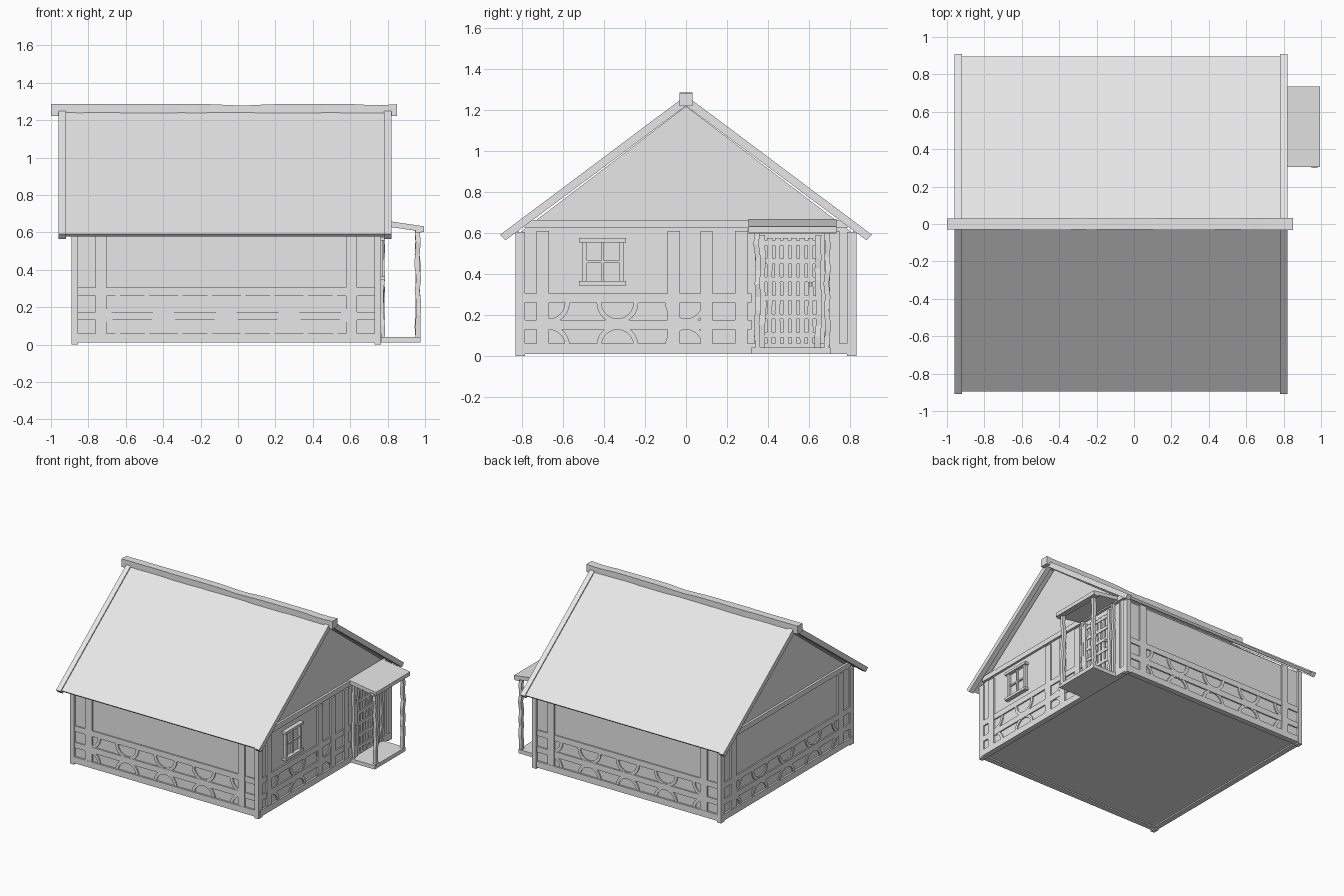
import bpy, bmesh, math, random
from mathutils import Matrix, Vector

random.seed(4)
cube = bpy.data.objects.get("Cube")
if cube:
    bpy.data.objects.remove(cube)

grey = bpy.data.materials.new("plain grey")
grey.use_nodes = True
grey.diffuse_color = (0.8, 0.8, 0.8, 1)
grey.node_tree.nodes["Principled BSDF"].inputs["Base Color"].default_value = (0.8, 0.8, 0.8, 1)


def finish(name, bm, frame=Matrix()):
    bmesh.ops.recalc_face_normals(bm, faces=bm.faces)
    mesh = bpy.data.meshes.new(name)
    bm.to_mesh(mesh)
    bm.free()
    mesh.materials.append(grey)
    obj = bpy.data.objects.new(name, mesh)
    obj.matrix_world = frame
    bpy.context.collection.objects.link(obj)
    return obj


def box(name, x, y, z, frame=Matrix()):
    """Box from three (low, high) ranges."""
    bm = bmesh.new()
    bmesh.ops.create_cube(bm, size=1)
    for v in bm.verts:
        v.co = [lo + (c + 0.5) * (hi - lo) for c, (lo, hi) in zip(v.co, (x, y, z))]
    return finish(name, bm, frame)


def prism(name, profile, x):
    """Extrude a (y, z) profile between two x values."""
    bm = bmesh.new()
    face = bm.faces.new([bm.verts.new((x[0], y, z)) for y, z in profile])
    new = bmesh.ops.extrude_face_region(bm, geom=[face])["geom"]
    bmesh.ops.translate(bm, vec=(x[1] - x[0], 0, 0),
                        verts=[v for v in new if isinstance(v, bmesh.types.BMVert)])
    return finish(name, bm)


def loft(name, rings, frame=Matrix()):
    """Skin a list of four-point rings and cap both ends."""
    bm = bmesh.new()
    rings = [[bm.verts.new(p) for p in ring] for ring in rings]
    for a, b in zip(rings, rings[1:]):
        for i in range(4):
            j = (i + 1) % 4
            bm.faces.new((a[i], a[j], b[j], b[i]))
    bm.faces.new(rings[0])
    bm.faces.new(rings[-1])
    return finish(name, bm, frame)


def crooked_post(name, x, y, z, half, steps=9, sway=0.005):
    rings = []
    for i in range(steps + 1):
        h = z[0] + (z[1] - z[0]) * i / steps
        dx, dy = random.uniform(-sway, sway), random.uniform(-sway, sway)
        rings.append([(x + dx + half * a, y + dy + half * b, h)
                      for a, b in ((-1, -1), (1, -1), (1, 1), (-1, 1))])
    return loft(name, rings)


def arc_brace(name, u, z, radius, start, frame):
    """Quarter ring lying flat on a wall."""
    rings = []
    for i in range(7):
        t = start + math.pi / 2 * i / 6
        rings.append([(u + r * math.cos(t), y, z + r * math.sin(t))
                      for r, y in ((radius - .012, WALL), (radius + .012, WALL),
                                   (radius + .012, WALL - .008), (radius - .012, WALL - .008))])
    loft(name, rings, frame)


WALL = -0.815       # wall plane in each side's local frame
CX = -0.0625        # centre of the house body

# House body with gables
prism("house_walls", [(-.815, .02), (.815, .02), (.815, .60), (0, 1.22), (-.815, .60)],
      (-.877, .752))

# Corner posts
for sx in (-1, 1):
    for sy in (-1, 1):
        px, py = CX + sx * .81, sy * .81
        box("corner_post", (px - .017, px + .017), (py - .024, py + .024), (0, .605))

# Timber framing, one local frame per side: front, right, back, left
for k, side in enumerate(("front", "right", "back", "left")):
    frame = Matrix.Translation((CX, 0, 0)) @ Matrix.Rotation(k * math.pi / 2, 4, 'Z')
    out = WALL - .012
    box(side + "_sill", (-.815, .815), (out - .002, WALL + .03), (.01, .06), frame)
    right = side == "right"
    end = .32 if right else .8
    for z in (.13, .26):
        box(side + "_rail", (-.8, end), (out + .002, WALL), (z, z + .045), frame)
    posts = (-.7, -.06, .1, .27, .72) if right else (-.67, .67)
    for u in posts:
        box(side + "_stud", (u - .03, u + .03), (out, WALL), (.06, .61), frame)
    # Curved braces above and below the lower rail
    for n in range(3 if right else 5):
        u = -.67 + n * .335
        for left_half in (False, True):
            if (n == 0 and left_half) or (n == 4 and not left_half):
                continue
            arc_brace(side + "_upper_brace", u, .26, .09,
                      math.pi if left_half else 1.5 * math.pi, frame)
            arc_brace(side + "_lower_brace", u, .05, .09,
                      math.pi / 2 if left_half else 0, frame)
    if k % 2:
        box(side + "_gable_beam", (-.79, .79), (out - .006, WALL), (.625, .665), frame)

# Roof panels and barge boards
for s in (-1, 1):
    prism("roof_panel", [(0, 1.262), (s * .895, .592), (s * .88, .578), (0, 1.237)], (-.93, .79))
    for x in ((-.96, -.92), (.78, .82)):
        prism("barge_board", [(0, 1.272), (s * .908, .592), (s * .882, .565), (0, 1.222)], x)

# Worn ridge beam
rings = []
for i in range(25):
    x = -1 + 1.85 * i / 24
    top = 1.286 - .008 * math.exp(-((x - .02) / .12) ** 2) - .007 * math.exp(-((x - .74) / .08) ** 2)
    w = .031 + random.uniform(-.002, .002)
    rings.append([(x, -w, 1.222), (x, w, 1.222), (x, w, top), (x, -w, top)])
loft("ridge_beam", rings)

# Window on the right wall
box("window_pane", (.75, .755), (-.5, -.31), (.36, .56))
for z, name in ((.345, "window_ledge"), (.555, "window_lintel")):
    box(name, (.75, .785), (-.522, -.292), (z, z + .02))
for y in (-.505, -.325):
    box("window_jamb", (.75, .775), (y, y + .02), (.365, .555))
box("window_mullion", (.75, .768), (-.413, -.401), (.365, .555))
box("window_crossbar", (.75, .768), (-.485, -.325), (.454, .466))

# Door: planks with battens showing between them
box("door_back", (.75, .756), (.385, .635), (.04, .58))
for i in range(6):
    y = .392 + i * .04
    crooked_post("door_plank", .757, y + .016, (.04, .575), .013, 6, .002)
for i in range(6):
    z = .09 + i * .09
    box("door_batten", (.755, .775), (.385, .635), (z, z + .025))
for y in (.375, .645):
    crooked_post("door_jamb", .768, y, (.04, .59), .014, 10, .004)
box("door_handle", (.77, .785), (.6, .615), (.34, .36))

# Porch
box("porch_floor", (.75, .975), (.32, .705), (.01, .04))
for y in (.347, .69):
    crooked_post("porch_post", .962, y, (.03, .61), .013)
    crooked_post("porch_wall_post", .772, y, (.03, .62), .011)
box("porch_beam", (.95, .982), (.3, .735), (.598, .618))
loft("porch_roof", [[(x, .305, z), (x, .735, z), (x, .735, z + .03), (x, .305, z + .03)]
                    for x, z in ((.75, .638), (.995, .602))])
